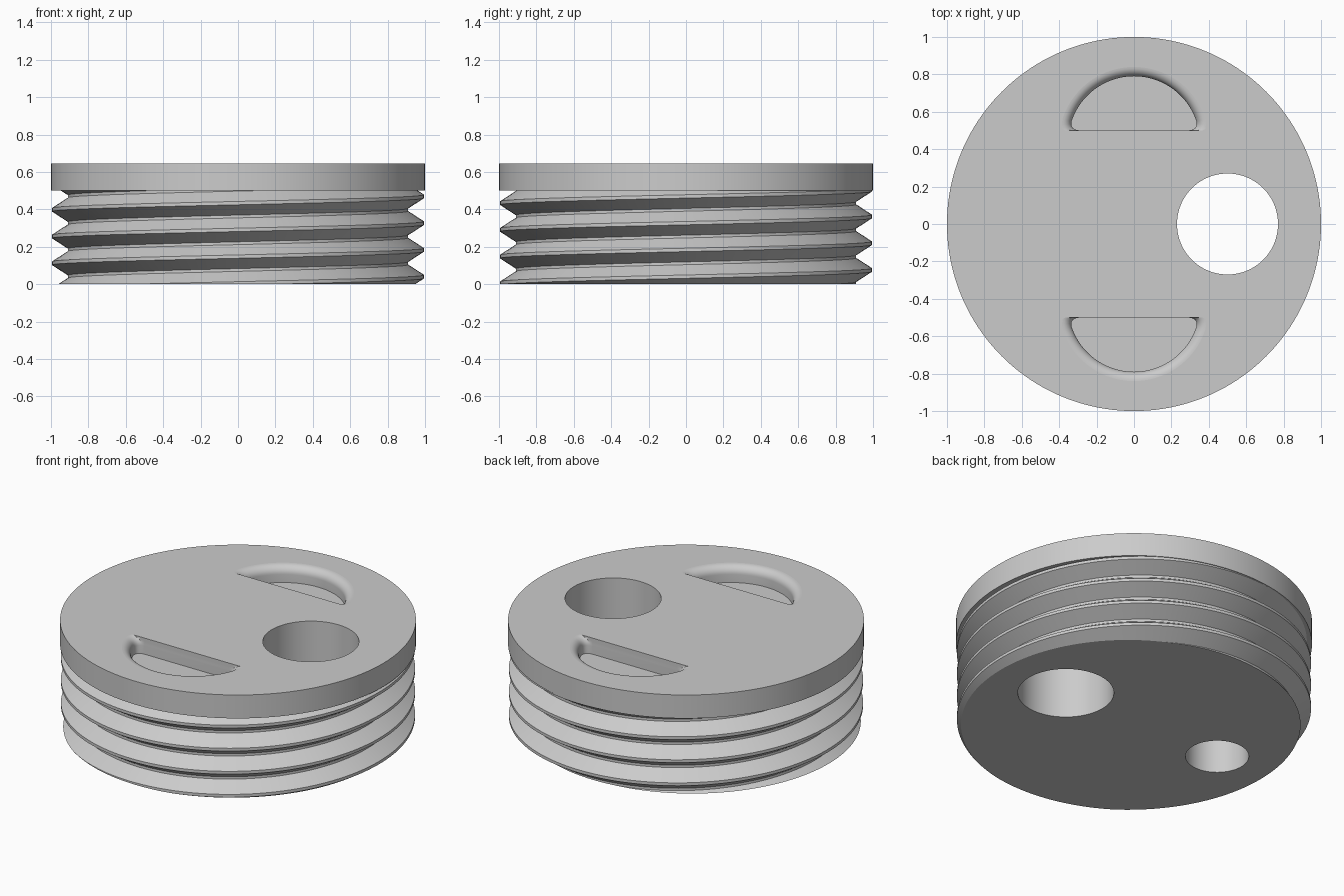
import bpy, bmesh, math
from math import sin, cos, pi, radians

if "Cube" in bpy.data.objects:
    bpy.data.objects.remove(bpy.data.objects["Cube"], do_unlink=True)

grey = bpy.data.materials.new("plain_grey")
grey.use_nodes = True
grey.diffuse_color = (0.6, 0.6, 0.6, 1)
grey.node_tree.nodes["Principled BSDF"].inputs["Base Color"].default_value = (0.6, 0.6, 0.6, 1)

TOP, UNDER = 0.645, 0.5
PITCH, SEG = 0.143, 144


def make_object(name, bm):
    bmesh.ops.recalc_face_normals(bm, faces=bm.faces[:])
    mesh = bpy.data.meshes.new(name)
    bm.to_mesh(mesh)
    bm.free()
    mesh.materials.append(grey)
    obj = bpy.data.objects.new(name, mesh)
    bpy.context.collection.objects.link(obj)
    return obj


def loft(name, rings):
    """Closed solid through rings of equal point count."""
    bm = bmesh.new()
    rows = [[bm.verts.new(p) for p in ring] for ring in rings]
    for low, high in zip(rows, rows[1:]):
        for i in range(len(low)):
            j = (i + 1) % len(low)
            bm.faces.new((low[i], low[j], high[j], high[i]))
    bm.faces.new(rows[0][::-1])
    bm.faces.new(rows[-1])
    return make_object(name, bm)


def cylinder(name, x, radius, z0, z1, sides):
    angles = [2 * pi * i / sides for i in range(sides)]
    return loft(name, [[(x + radius * cos(a), radius * sin(a), z) for a in angles]
                       for z in (z0, z1)])


def select_only(obj):
    bpy.ops.object.select_all(action='DESELECT')
    obj.select_set(True)
    bpy.context.view_layer.objects.active = obj


def cut(obj, cutters):
    select_only(obj)
    for cutter in cutters:
        mod = obj.modifiers.new("cut", 'BOOLEAN')
        mod.operation, mod.solver, mod.object = 'DIFFERENCE', 'EXACT', cutter
        bpy.ops.object.modifier_apply(modifier=mod.name)
        bpy.data.objects.remove(cutter, do_unlink=True)


def shade(obj):
    select_only(obj)
    bpy.ops.object.shade_smooth_by_angle(angle=radians(28))
    for face in obj.data.polygons:
        if abs(face.normal.z) > 0.999:
            face.use_smooth = False


def finger_slot(side):
    """Half-moon pocket with a flat inner wall and a rounded outer lip."""
    cy, radius, chord, lip, floor = 0.438, 0.352, 0.5, 0.05, 0.545
    start = radians(18)
    outline = []  # floor points with outward normals
    for i in range(41):
        a = start + (pi - 2 * start) * i / 40
        outline.append((radius * cos(a), cy + radius * sin(a), a))
    ex, ey = outline[0][0], outline[0][1]
    corner = []
    for i in range(6):
        t = i / 6
        s = 1 - t
        x = s * s * 0.29 + 2 * s * t * 0.342 + t * t * ex
        y = s * s * chord + 2 * s * t * (chord + 0.004) + t * t * ey
        corner.append((x, y, -pi / 2 * s + start * t))
    left = [(-x, y, pi - a) for x, y, a in corner[::-1]]
    outline = corner + outline + left

    def ring(offset, z):
        return [(x + offset * cos(a), side * max(chord, y + offset * sin(a)), z)
                for x, y, a in outline]
    rings = [ring(0, floor)]
    for i in range(9):
        b = pi / 2 * i / 8
        rings.append(ring(lip * (1 - cos(b)), TOP - lip + lip * sin(b)))
    rings.append(ring(lip, TOP + 0.1))
    return loft("slot_cutter", rings)


# Flanged cap with the through hole and two finger slots
cap = cylinder("cap", 0, 1, UNDER, TOP, 160)
cut(cap, [cylinder("hole_cutter", 0.5, 0.27, 0.3, 0.9, 96),
          finger_slot(1), finger_slot(-1)])
shade(cap)

# Threaded body: helical strip whose turns share vertices, trimmed flat
profile = [(0.91, -0.064), (0.995, -0.009), (0.995, 0.009), (0.91, 0.064)]
bm = bmesh.new()
steps = 7 * SEG
grid = []
for n in range(steps + 1):
    a = 2 * pi * n / SEG
    base = 0.04 - 2 * PITCH + PITCH * n / SEG
    grid.append([bm.verts.new((r * cos(a), r * sin(a), base + dz)) for r, dz in profile])
for n in range(steps):
    for j in range(3):
        bm.faces.new((grid[n][j], grid[n + 1][j], grid[n + 1][j + 1], grid[n][j + 1]))
    if n + SEG < steps:
        bm.faces.new((grid[n][3], grid[n + 1][3], grid[n + 1 + SEG][0], grid[n + SEG][0]))
for z, direction in ((0, -1), (UNDER + 0.01, 1)):
    bmesh.ops.bisect_plane(bm, geom=bm.verts[:] + bm.edges[:] + bm.faces[:], dist=1e-6,
                           plane_co=(0, 0, z), plane_no=(0, 0, direction), clear_outer=True)
bmesh.ops.remove_doubles(bm, verts=bm.verts[:], dist=1e-5)
bmesh.ops.holes_fill(bm, edges=[e for e in bm.edges if e.is_boundary], sides=0)
body = make_object("threaded_body", bm)
cut(body, [cylinder("hole_cutter", 0.5, 0.27, -0.2, 0.9, 96),
           cylinder("small_hole_cutter", -0.61, 0.178, -0.2, 0.9, 72)])
shade(body)
